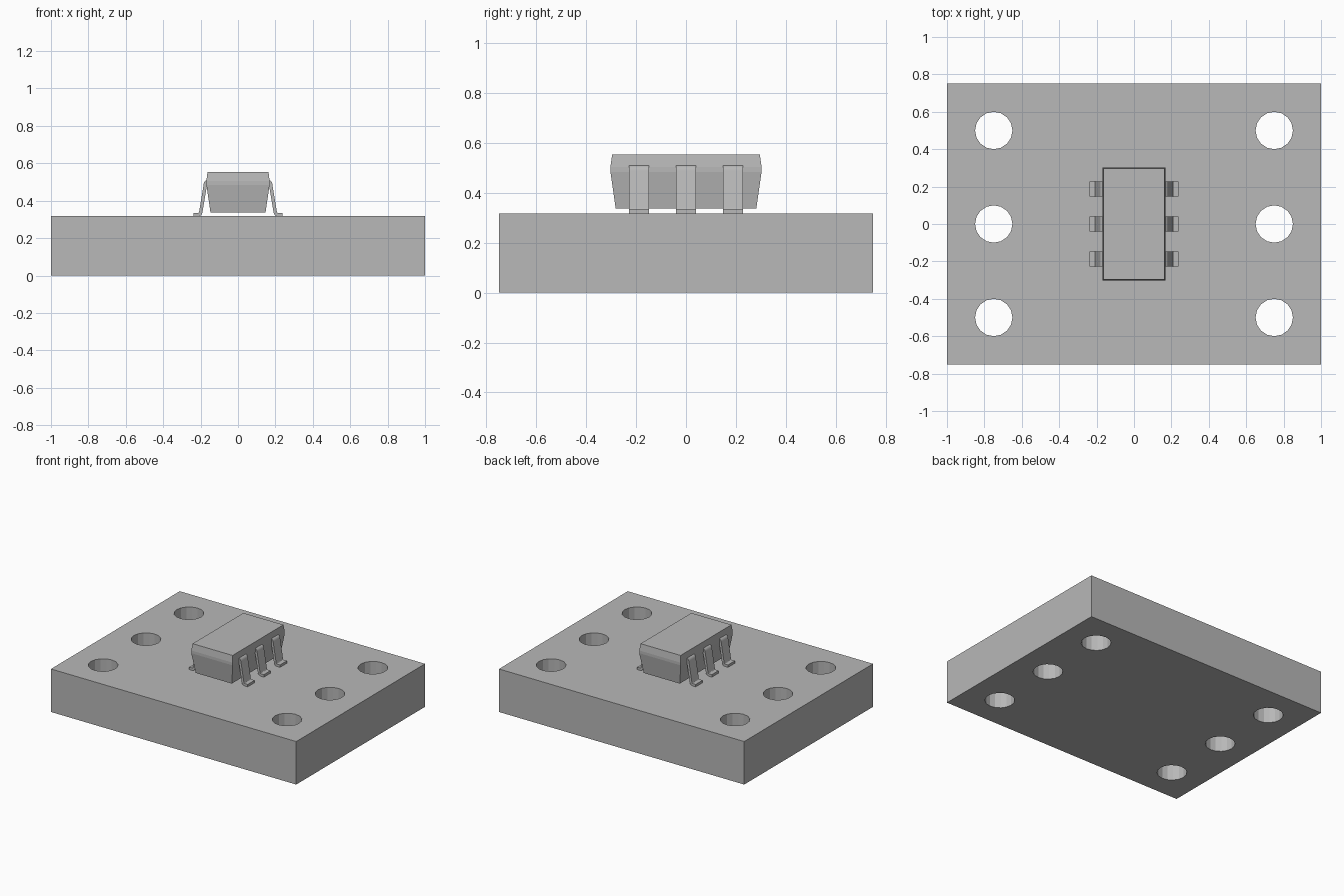
import bpy, bmesh, math
from mathutils import Matrix, Vector

cube = bpy.data.objects.get("Cube")
if cube:
    bpy.data.objects.remove(cube, do_unlink=True)

grey = bpy.data.materials.new("plain grey")
grey.use_nodes = True
grey.diffuse_color = (0.48, 0.48, 0.48, 1)
grey.node_tree.nodes["Principled BSDF"].inputs["Base Color"].default_value = grey.diffuse_color


def make_object(name, bm):
    bmesh.ops.recalc_face_normals(bm, faces=bm.faces[:])
    mesh = bpy.data.meshes.new(name)
    bm.to_mesh(mesh)
    bm.free()
    mesh.materials.append(grey)
    obj = bpy.data.objects.new(name, mesh)
    bpy.context.collection.objects.link(obj)
    return obj


# Base plate with three through holes along each side
PLATE_TOP = 0.317
bm = bmesh.new()
bmesh.ops.create_cube(bm, size=1, matrix=Matrix.Translation((0, 0, PLATE_TOP / 2))
                      @ Matrix.Diagonal((2, 1.5, PLATE_TOP, 1)))
plate = make_object("base_plate", bm)

bm = bmesh.new()
for x in (-0.75, 0.75):
    for y in (-0.5, 0, 0.5):
        bmesh.ops.create_cone(bm, cap_ends=True, segments=16, radius1=0.1, radius2=0.1,
                              depth=1, matrix=Matrix.Translation((x, y, 0.15)))
cutter = make_object("hole_cutter", bm)
cutter.hide_render = True

cut = plate.modifiers.new("holes", "BOOLEAN")
cut.operation = "DIFFERENCE"
cut.solver = "EXACT"
cut.object = cutter
bpy.context.view_layer.objects.active = plate
bpy.ops.object.modifier_apply(modifier=cut.name)
bpy.data.objects.remove(cutter, do_unlink=True)

# Chip body: stacked rectangles, widest just below the top
bm = bmesh.new()
rings = []
for hx, hy, z in ((0.147, 0.282, 0.337), (0.169, 0.303, 0.485),
                  (0.169, 0.303, 0.505), (0.163, 0.296, 0.554)):
    rings.append([bm.verts.new((sx * hx, sy * hy, z))
                  for sx, sy in ((-1, -1), (1, -1), (1, 1), (-1, 1))])
for low, high in zip(rings, rings[1:]):
    for i in range(4):
        j = (i + 1) % 4
        bm.faces.new((low[i], low[j], high[j], high[i]))
bm.faces.new(rings[0])
bm.faces.new(rings[-1])
make_object("chip_body", bm)


# Bent leads: a strip profile thickened around its centre line
def round_corners(points, radius, steps=4):
    path = [points[0]]
    for a, b, c in zip(points, points[1:], points[2:]):
        start = b + (a - b).normalized() * radius
        end = b + (c - b).normalized() * radius
        for k in range(steps + 1):
            t = k / steps
            path.append(start.lerp(b, t).lerp(b.lerp(end, t), t))
    return path + [points[-1]]


def make_lead(name, side, y, thickness=0.018, half_width=0.04):
    centre = [Vector(p) for p in ((0.15, 0.503), (0.172, 0.503), (0.201, 0.326), (0.239, 0.326))]
    path = round_corners(centre, 0.014)
    outer, inner = [], []
    for i, p in enumerate(path):
        d = (path[min(i + 1, len(path) - 1)] - path[max(i - 1, 0)]).normalized()
        normal = Vector((-d.y, d.x)) * thickness / 2
        outer.append(p + normal)
        inner.append(p - normal)
    bm = bmesh.new()
    rows = []
    for o, n in zip(outer, inner):
        rows.append([bm.verts.new((side * q.x, y + w, q.y)) for q, w in
                     ((o, -half_width), (o, half_width), (n, half_width), (n, -half_width))])
    for a, b in zip(rows, rows[1:]):
        for i in range(4):
            j = (i + 1) % 4
            bm.faces.new((a[i], a[j], b[j], b[i]))
    bm.faces.new(rows[0])
    bm.faces.new(rows[-1])
    lead = make_object(name, bm)
    bpy.ops.object.select_all(action="DESELECT")
    lead.select_set(True)
    bpy.context.view_layer.objects.active = lead
    bpy.ops.object.shade_smooth_by_angle(angle=math.radians(35))


for side, label in ((1, "left"), (-1, "right")):
    for y, place in ((-0.188, "front"), (0, "middle"), (0.188, "back")):
        make_lead(f"{label}_{place}_lead", side, y)
